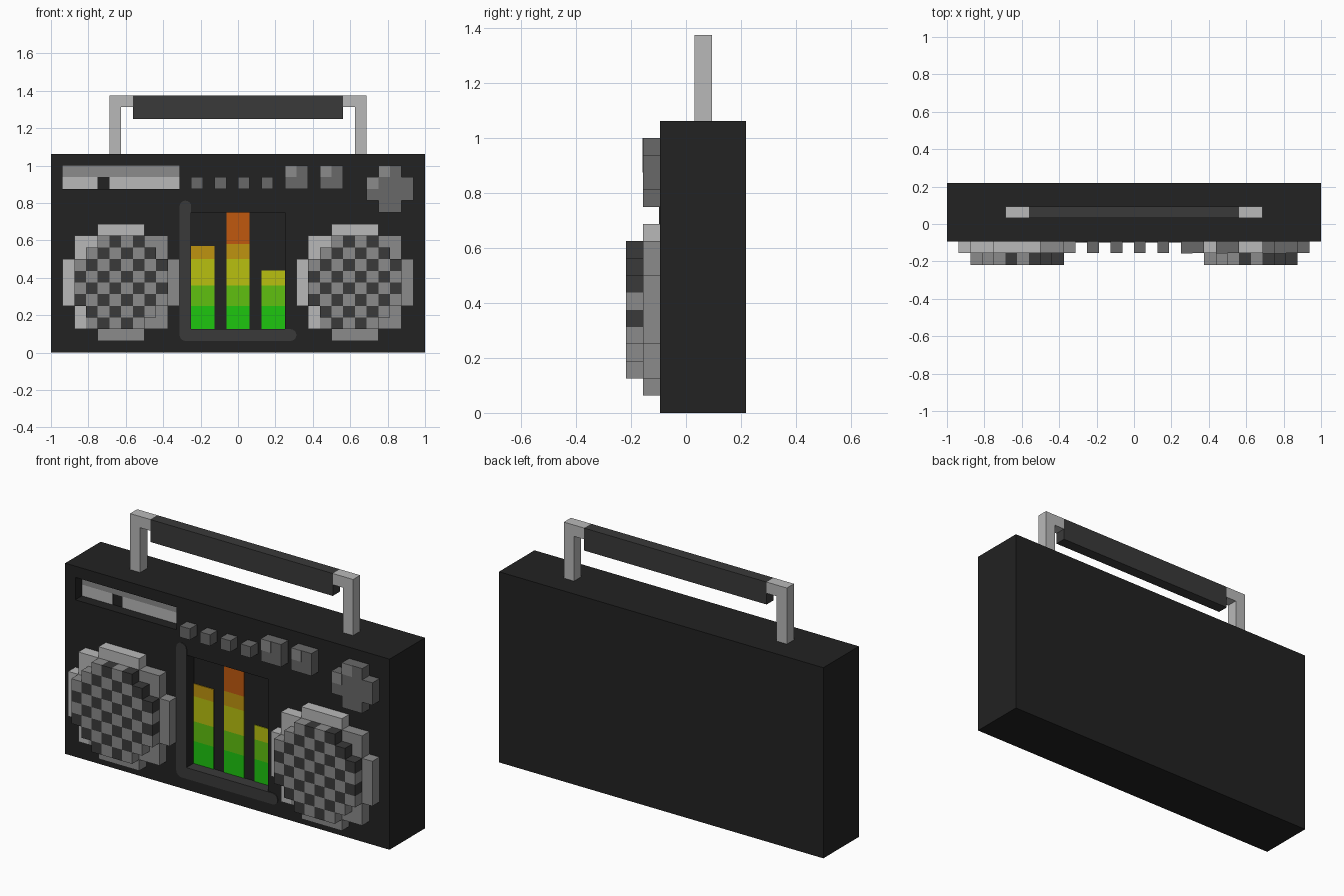
import bpy
import bmesh
from mathutils import Vector

U = 1 / 16            # one block
FRONT = -1.5 * U      # front plane of the case
POCKET = FRONT + U    # back plane of the recesses

default = bpy.data.objects.get("Cube")
if default:
    bpy.data.objects.remove(default)


def material(name, hex_colour):
    rgb = [int(hex_colour[i:i + 2], 16) / 255 for i in (0, 2, 4)]
    lin = [c / 12.92 if c < 0.04045 else ((c + 0.055) / 1.055) ** 2.4 for c in rgb]
    mat = bpy.data.materials.new(name)
    mat.use_nodes = True
    mat.diffuse_color = (*lin, 1)
    mat.node_tree.nodes["Principled BSDF"].inputs["Base Color"].default_value = (*lin, 1)
    return mat


BLACK = material("case black", "222222")
CHARCOAL = material("charcoal", "3a3a3a")
BUTTON = material("button grey", "686868")
MID = material("mid grey", "8b8b8b")
LIGHT = material("light grey", "b9b9b9")
GREEN = material("green", "1dc60f")
LIME = material("lime", "60c010")
YELLOW = material("yellow", "b9c010")
AMBER = material("amber", "bf9410")
ORANGE = material("orange", "c0590f")


def finish(name, bm, mats):
    bmesh.ops.recalc_face_normals(bm, faces=bm.faces)
    mesh = bpy.data.meshes.new(name)
    bm.to_mesh(mesh)
    bm.free()
    for mat in mats:
        mesh.materials.append(mat)
    obj = bpy.data.objects.new(name, mesh)
    bpy.context.collection.objects.link(obj)
    return obj


def add_box(bm, lo, hi, index=0):
    lo, hi = Vector(lo), Vector(hi)
    verts = bmesh.ops.create_cube(bm, size=1)["verts"]
    for v in verts:
        v.co = (lo + hi) / 2 + v.co * (hi - lo)
    for f in {f for v in verts for f in v.link_faces}:
        f.material_index = index


def box(name, lo, hi, mat):
    bm = bmesh.new()
    add_box(bm, lo, hi)
    return finish(name, bm, [mat])


def blocks(name, x, z, y, size, inside, shade, mats):
    """One layer of blocks; inside(c, r) picks cells and shade(c, r) their colour."""
    bm = bmesh.new()
    for c in range(size):
        for r in range(size):
            if inside(c, r):
                lo = Vector((x + c * U, y - U, z + r * U))
                add_box(bm, lo, lo + Vector((U, U, U)), shade(c, r))
    # merge the blocks and drop the walls between them
    bmesh.ops.remove_doubles(bm, verts=bm.verts, dist=1e-4)
    shared = {}
    for f in bm.faces:
        key = tuple(round(k, 3) for k in f.calc_center_median())
        shared.setdefault(key, []).append(f)
    inner = [f for group in shared.values() if len(group) > 1 for f in group]
    bmesh.ops.delete(bm, geom=inner, context="FACES")
    return finish(name, bm, mats)


# Case with recessed tuner and screen
bm = bmesh.new()
add_box(bm, (-1, FRONT, 0), (1, 3.5 * U, 17 * U))
for axis, cuts in (((1, 0, 0), (-15, -5, -4, 4)), ((0, 0, 1), (2, 12, 14, 16))):
    for cut in cuts:
        bmesh.ops.bisect_plane(bm, geom=bm.verts[:] + bm.edges[:] + bm.faces[:],
                               plane_co=Vector(axis) * cut * U, plane_no=axis)


def is_pocket(f):
    p = f.calc_center_median() / U
    tuner = -15 < p.x < -5 and 14 < p.z < 16
    screen = -4 < p.x < 4 and 2 < p.z < 12
    return f.normal.y < -0.9 and (tuner or screen)


bm.normal_update()
pockets = [f for f in bm.faces if is_pocket(f)]
new = bmesh.ops.extrude_discrete_faces(bm, faces=pockets)["faces"]
bmesh.ops.translate(bm, verts=list({v for f in new for v in f.verts}), vec=(0, U, 0))
bmesh.ops.remove_doubles(bm, verts=bm.verts, dist=1e-5)
for f in bm.faces:    # sill of the screen
    p = f.calc_center_median()
    if abs(p.z - 2 * U) < 1e-3 and FRONT < p.y < POCKET and abs(p.x) < 4 * U:
        f.material_index = 1
finish("case", bm, [BLACK, CHARCOAL])

# Tuner scale with needle
PLATE = POCKET - 0.004
box("tuner_shade", (-15 * U, PLATE, 15 * U), (-5 * U, POCKET, 16 * U), MID)
box("tuner_scale_left", (-15 * U, PLATE, 14 * U), (-12 * U, POCKET, 15 * U), LIGHT)
box("tuner_scale_right", (-11 * U, PLATE, 14 * U), (-5 * U, POCKET, 15 * U), LIGHT)

# Level meter bars, stacked colour bands
bands = ((0.25, GREEN), (0.36, LIME), (0.5, YELLOW), (0.58, AMBER), (0.75, ORANGE))
for name, x, top in (("left", -4, 0.57), ("middle", -1, 0.75), ("right", 2, 0.44)):
    low = 2 * U
    for height, mat in bands:
        high = min(height, top)
        if high > low:
            box("meter_" + name + "_" + mat.name, (x * U, PLATE, low),
                ((x + 2) * U, POCKET, high), mat)
            low = high


# Round-ended trim beside and below the screen
def trim(name, a, b):
    bm = bmesh.new()
    for x, z in (a, b):
        verts = bmesh.ops.create_circle(bm, segments=16, radius=U / 2)["verts"]
        for v in verts:
            v.co = (x + v.co.x, FRONT - 0.004, z + v.co.y)
        for v in verts:
            bm.verts.new((v.co.x, FRONT, v.co.z))
    bmesh.ops.convex_hull(bm, input=bm.verts)
    finish(name, bm, [CHARCOAL])


corner = (-4.5 * U, 1.5 * U)
trim("screen_trim_side", corner, (-4.5 * U, 12.5 * U))
trim("screen_trim_bottom", corner, (4.5 * U, 1.5 * U))


# Speakers: stepped rim and checkered grille
def in_rim(c, r):
    a, b = abs(c - 4.5), abs(r - 4.5)
    return max(a, b) < 4 or min(a, b) < 2


def in_grille(c, r):
    return abs(c - 3.5) + abs(r - 3.5) < 5.5


def rim_shade(c, r):
    return int(c < 2 or r > 8 or (c < 3 and r > 7))


for side, x in (("right", -10), ("left", 10)):
    blocks("speaker_rim_" + side, (x - 5) * U, U, FRONT, 10, in_rim, rim_shade, [MID, LIGHT])
    blocks("speaker_grille_" + side, (x - 4) * U, 2 * U, FRONT - U, 8, in_grille,
           lambda c, r: (c + r + 1) % 2, [MID, CHARCOAL])

# Small keys, square knobs and tuning dial
for i in range(4):
    x = (2 * i - 4) * U
    box("key_%d" % (i + 1), (x, FRONT - U, 14 * U), (x + U, FRONT, 15 * U), BUTTON)


def highlight(name, x, z):
    y = FRONT - U
    box(name, (x * U, y - 0.002, z * U), ((x + 1) * U, y, (z + 1) * U), MID)


for i, x in enumerate((4, 7)):
    box("knob_%d" % (i + 1), (x * U, FRONT - U, 14 * U), ((x + 2) * U, FRONT, 16 * U), BUTTON)
    highlight("knob_highlight_%d" % (i + 1), x, 15)
blocks("tuning_dial", 11 * U, 12 * U, FRONT, 4,
       lambda c, r: abs(c - 1.5) + abs(r - 1.5) < 2.5, lambda c, r: 0, [BUTTON])
highlight("dial_highlight_side", 11, 14)
highlight("dial_highlight_top", 12, 15)

# Carrying handle
Y0, Y1 = U / 2, 1.5 * U
box("handle_grip", (-9 * U, Y0, 20 * U), (9 * U, Y1, 22 * U), CHARCOAL)
for side, s in (("right", -1), ("left", 1)):
    outer, inner, end = 11 * U * s, 10 * U * s, 9 * U * s
    box("handle_post_" + side, (min(outer, inner), Y0, 17 * U),
        (max(outer, inner), Y1, 22 * U), LIGHT)
    box("handle_bracket_" + side, (min(inner, end), Y0, 21 * U),
        (max(inner, end), Y1, 22 * U), LIGHT)
